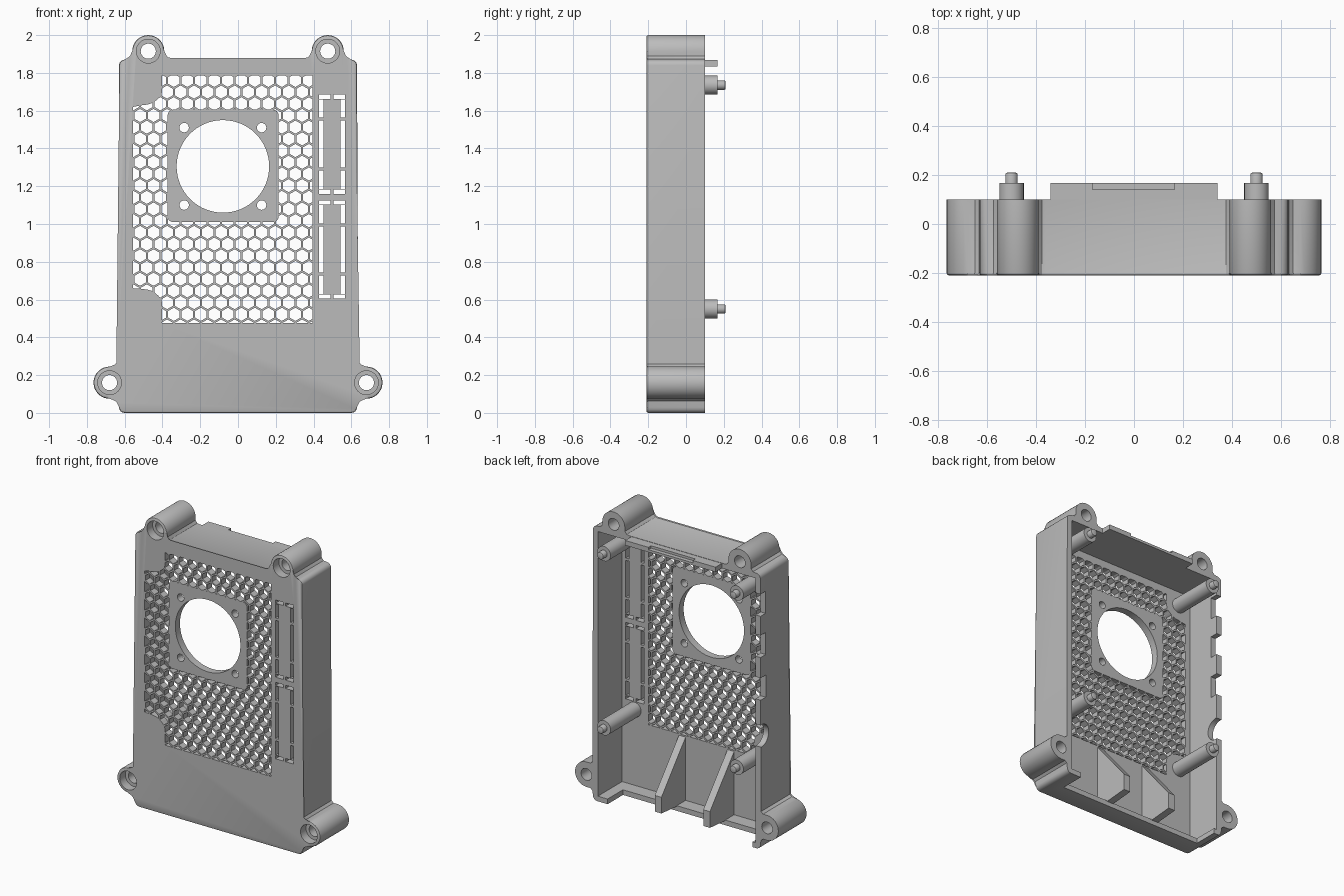
import bpy, bmesh, math

if "Cube" in bpy.data.objects:
    bpy.data.objects.remove(bpy.data.objects["Cube"])

grey = bpy.data.materials.new("plain_grey")
grey.use_nodes = True
grey.diffuse_color = (0.5, 0.5, 0.5, 1)
grey.node_tree.nodes["Principled BSDF"].inputs["Base Color"].default_value = (0.5, 0.5, 0.5, 1)

FRONT, BACK, INNER = -0.21, 0.10, -0.16   # depths of the shell
POSTS = [(sx * 0.5, z) for sx in (-1, 1) for z in (0.55, 1.735)]
LUGS = [(sx * x, z) for sx in (-1, 1) for x, z in ((0.475, 1.915), (0.68, 0.16))]


def arc(cx, cz, r, a0, a1, n):
    steps = [math.radians(a0 + (a1 - a0) * i / n) for i in range(n + 1)]
    return [(cx + r * math.cos(a), cz + r * math.sin(a)) for a in steps]


def circle(cx, cz, r, n=32):
    return arc(cx, cz, r, 0, 360, n)[:-1]


def rect(x0, x1, z0, z1):
    return [(x0, z0), (x1, z0), (x1, z1), (x0, z1)]


def prisms(name, loops, t0, t1, axis="y", bevel=0.0):
    """Extrude each closed profile from t0 to t1 along one axis."""
    bm = bmesh.new()
    for loop in loops:
        def ring(t):
            return [bm.verts.new((a, t, b) if axis == "y" else (t, a, b)) for a, b in loop]
        lo, hi = ring(t0), ring(t1)
        first = bm.faces.new(lo)
        bm.faces.new(hi)
        n = len(loop)
        for i in range(n):
            j = (i + 1) % n
            bm.faces.new((lo[i], lo[j], hi[j], hi[i]))
        if bevel:
            bmesh.ops.bevel(bm, geom=list(first.edges), offset=bevel, segments=2,
                            profile=0.5, affect="EDGES", clamp_overlap=True)
    bmesh.ops.recalc_face_normals(bm, faces=bm.faces)
    mesh = bpy.data.meshes.new(name)
    bm.to_mesh(mesh)
    bm.free()
    mesh.materials.append(grey)
    ob = bpy.data.objects.new(name, mesh)
    bpy.context.collection.objects.link(ob)
    return ob


def boolean(ob, cutter, operation="DIFFERENCE"):
    mod = ob.modifiers.new("cut", "BOOLEAN")
    mod.operation, mod.solver, mod.object = operation, "EXACT", cutter
    bpy.context.view_layer.objects.active = ob
    bpy.ops.object.modifier_apply(modifier=mod.name)
    bpy.data.objects.remove(cutter)


def smooth(ob):
    bpy.ops.object.select_all(action="DESELECT")
    ob.select_set(True)
    bpy.context.view_layer.objects.active = ob
    bpy.ops.object.shade_smooth_by_angle(angle=math.radians(30))


# Shell outline with four screw lugs, mirrored left to right
half = arc(0.60, 0.03, 0.03, -90, 0, 4)
half += [(0.634, 0.062), (0.65, 0.075)]
half += arc(0.68, 0.16, 0.085, -90, 90, 16)
half += [(0.65, 0.245), (0.634, 0.258)]
half += arc(0.60, 1.84, 0.03, 0, 90, 4)
half += [(0.574, 1.874), (0.56, 1.89)]
half += arc(0.475, 1.915, 0.085, 0, 180, 16)
half += [(0.39, 1.89), (0.376, 1.874), (0.36, 1.87)]
outline = half + [(-x, z) for x, z in reversed(half)]
shell = prisms("case_shell", [outline], FRONT, BACK, bevel=0.01)

# Hollow inside and open floor
boolean(shell, prisms("cavity", [rect(-0.593, 0.593, 0.035, 1.835)], INNER, 0.3))
boolean(shell, prisms("floor_opening", [rect(-0.57, 0.52, -0.1, 0.06)], -0.065, 0.3))

# Lug counterbores and through holes
boolean(shell, prisms("counterbores", [circle(x, z, 0.063) for x, z in LUGS], -0.3, -0.15))
boolean(shell, prisms("screw_holes", [circle(x, z, 0.04) for x, z in LUGS], -0.3, 0.3))

# Honeycomb grille trimmed to its panel, leaving the fan pad solid
pitch = 0.0715
hexes = []
for row in range(23):
    for col in range(15):
        cx = -0.59 + (col + 0.5 * (row % 2)) * pitch
        cz = 0.46 + row * pitch * math.sqrt(0.75)
        hexes.append(arc(cx, cz, (pitch - 0.011) / math.sqrt(3), 30, 330, 5))
panel = [(0.395, 0.475), (0.395, 1.785), (-0.402, 1.785)]
panel += arc(-0.5, 1.735, 0.105, -20, -90, 6) + [(-0.555, 1.62)]
panel += [(-0.555, 0.66)] + arc(-0.5, 0.55, 0.105, 90, 20, 6) + [(-0.402, 0.475)]
grille = prisms("grille_cutter", hexes, -0.25, -0.13)
boolean(grille, prisms("grille_panel", [panel], -0.24, -0.14), "INTERSECT")
pad = []
for cx, cz, a in ((0.185, 1.575, 0), (-0.343, 1.575, 90), (-0.343, 1.04, 180), (0.185, 1.04, 270)):
    pad += arc(cx, cz, 0.03, a, a + 90, 4)
boolean(grille, prisms("fan_pad", [pad], -0.3, 0))
boolean(shell, grille)

# Fan opening with four screw holes
fan = [circle(-0.08, 1.305, 0.245, 64)]
fan += [circle(-0.08 + sx * 0.205, 1.305 + sz * 0.205, 0.025, 20) for sx in (-1, 1) for sz in (-1, 1)]
boolean(shell, prisms("fan_cutter", fan, -0.3, -0.1))

# Two port frames cut as broken thin slots
slots = []
for z0, z1 in ((0.60, 1.13), (1.155, 1.69)):
    gaps = [z0 + 0.135, z1 - 0.135]
    spans = [(z0 + 0.03, gaps[0] - 0.008), (gaps[0] + 0.008, gaps[1] - 0.008), (gaps[1] + 0.008, z1 - 0.03)]
    for side in (-1, 1):
        def slot(a, b, lo, hi):
            xs = sorted((0.4975 + side * a, 0.4975 + side * b))
            return rect(xs[0], xs[1], lo, hi)
        slots += [slot(0.045, 0.068, lo, hi) for lo, hi in spans]
        slots += [slot(0.008, 0.068, lo, lo + 0.022) for lo in (z0 + 0.005, z1 - 0.027)]
boolean(shell, prisms("port_slots", slots, -0.3, -0.1))

# Notches in the back edge of one side wall
notches = [rect(0.045, 0.3, z - 0.075, z + 0.075) for z in (1.09, 1.38, 1.66)]
notches.append(circle(0.09, 0.77, 0.075))
boolean(shell, prisms("wall_notches", notches, -0.7, -0.55, axis="x"))
smooth(shell)

# Rear tab on the top wall with a shallow step
tab = prisms("top_tab", [rect(-0.34, 0.34, 1.835, 1.868)], 0.08, 0.168)
boolean(tab, prisms("tab_step", [rect(-0.17, 0.165, 1.852, 1.9)], 0.14, 0.3))

# Standoff posts with locating pins
for i, (x, z) in enumerate(POSTS):
    smooth(prisms(f"post_{i + 1}", [circle(x, z, 0.05)], INNER - 0.01, 0.168))
    pin = prisms(f"post_pin_{i + 1}", [circle(x, z, 0.025, 24)], 0.21, 0.15, bevel=0.008)
    smooth(pin)

# Tapered support ribs above the floor
profile = [(INNER - 0.01, 0.465), (INNER, 0.465), (BACK, 0.155), (BACK, 0.045), (-0.07, 0.03), (INNER - 0.01, 0.03)]
for name, x in (("left_rib", 0.14), ("right_rib", -0.225)):
    prisms(name, [profile], x - 0.025, x + 0.025, axis="x")
